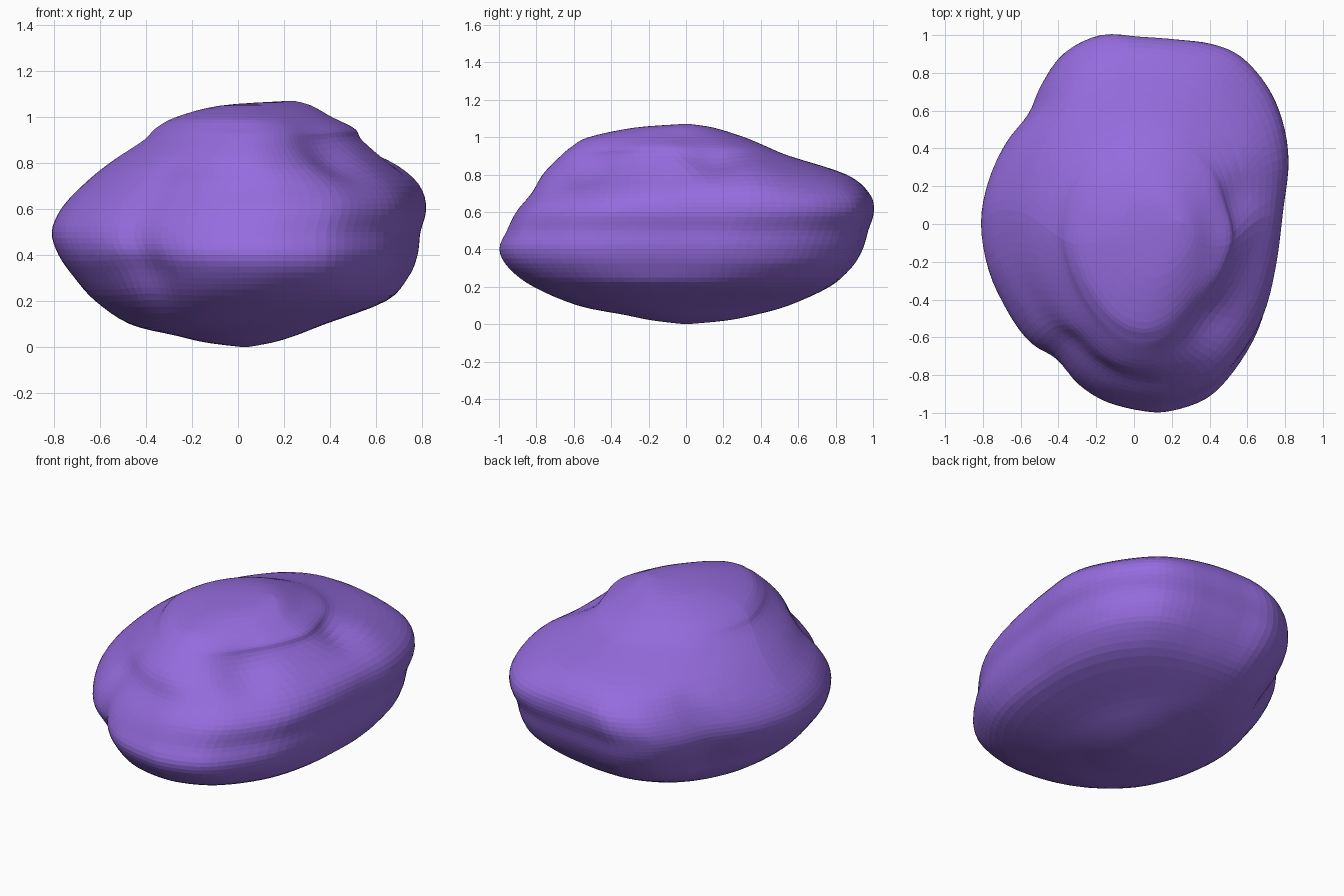
import bpy, bmesh, math

if "Cube" in bpy.data.objects:
    bpy.data.objects.remove(bpy.data.objects["Cube"])

# Horizontal slices of the boulder: z, x min, x max, y min, y max
SLICES = [
    (0.00, 0.02, 0.04, -0.01, 0.01),
    (0.02, -0.14, 0.15, -0.18, 0.22),
    (0.05, -0.27, 0.25, -0.33, 0.37),
    (0.10, -0.47, 0.38, -0.58, 0.55),
    (0.20, -0.62, 0.65, -0.82, 0.77),
    (0.30, -0.71, 0.74, -0.95, 0.88),
    (0.40, -0.78, 0.78, -1.00, 0.94),
    (0.50, -0.81, 0.79, -0.96, 0.97),
    (0.60, -0.77, 0.81, -0.91, 1.00),
    (0.70, -0.68, 0.78, -0.83, 0.98),
    (0.80, -0.56, 0.67, -0.77, 0.86),
    (0.90, -0.41, 0.545, -0.67, 0.55),
    (0.95, -0.36, 0.51, -0.61, 0.43),
    (1.00, -0.27, 0.41, -0.52, 0.31),
    (1.05, -0.08, 0.32, -0.28, 0.15),
    (1.07, 0.20, 0.25, -0.02, 0.02),
]
# Plan outline, counter-clockwise from the right
OUTLINE = [
    (0.79, 0.05), (0.81, 0.30), (0.78, 0.53), (0.70, 0.72), (0.56, 0.88),
    (0.40, 0.95), (0.20, 0.975), (0.00, 0.99), (-0.20, 1.00), (-0.38, 0.91),
    (-0.49, 0.75), (-0.56, 0.59), (-0.68, 0.43), (-0.77, 0.23), (-0.81, 0.00),
    (-0.77, -0.25), (-0.67, -0.47), (-0.55, -0.64), (-0.42, -0.73),
    (-0.30, -0.85), (-0.15, -0.94), (0.05, -0.99), (0.20, -0.99),
    (0.40, -0.92), (0.55, -0.77), (0.68, -0.55), (0.75, -0.28),
]
SEG, SUB = 108, 4


def catmull(a, b, c, d, t):
    return tuple(0.5 * (2*q + (r - p)*t + (2*p - 5*q + 4*r - s)*t*t
                        + (3*q - p - 3*r + s)*t**3) for p, q, r, s in zip(a, b, c, d))


def smooth(lo, hi, v):
    t = min(1, max(0, (v - lo) / (hi - lo)))
    return t * t * (3 - 2 * t)


def outline_at(i):
    f = i / SEG * len(OUTLINE)
    k = int(f)
    n = len(OUTLINE)
    x, y = catmull(*[OUTLINE[(k + j) % n] for j in (-1, 0, 1, 2)], f - k)
    return x / 0.81, y


def slice_points(s):
    z, x0, x1, y0, y1 = s
    crown, base = smooth(0.6, 0.92, z), 1 - smooth(0.05, 0.35, z)
    pts = []
    for i in range(SEG):
        u, v = outline_at(i)
        a = math.atan2(v, u)
        # crown is an egg that narrows to the front, underside is a plain oval
        ex, ey = math.cos(a), math.sin(a)
        egg = (ex * (1 + 0.22 * min(0, ey)) + 0.05 * min(0, ey), ey)
        u, v = u + (egg[0] - u) * crown, v + (egg[1] - v) * crown
        u, v = u + (ex - u) * base, v + (ey - v) * base
        pts.append(((x0 + x1) / 2 + u * (x1 - x0) / 2,
                    (y0 + y1) / 2 + v * (y1 - y0) / 2, z))
    return pts


# Interpolate the slices smoothly
rows = []
last = len(SLICES) - 1
for k in range(last):
    quad = [SLICES[min(last, max(0, k + j))] for j in (-1, 0, 1, 2)]
    rows += [catmull(*quad, t / SUB) for t in range(SUB)]
rows.append(SLICES[-1])

# Boulder skin
bm = bmesh.new()
rings = [[bm.verts.new(p) for p in slice_points(r)] for r in rows]
for a, b in zip(rings, rings[1:]):
    for i in range(SEG):
        j = (i + 1) % SEG
        bm.faces.new((a[i], a[j], b[j], b[i]))
bm.faces.new(rings[0][::-1])
bm.faces.new(rings[-1])

# Shallow hollows and swellings: centre, radius, outward push
DENTS = [((0.40, -0.50, 0.84), 0.20, -0.045), ((0.56, 0.15, 0.86), 0.16, -0.03),
         ((-0.45, -0.72, 0.32), 0.18, -0.03), ((0.68, 0.35, 0.74), 0.25, 0.02)]
bm.normal_update()
for v in bm.verts:
    push = 0
    for c, r, amount in DENTS:
        d = math.dist(v.co, c) / r
        push += amount * math.exp(-d * d * 1.5)
    v.co += v.normal * push

mesh = bpy.data.meshes.new("boulder")
bm.to_mesh(mesh)
bm.free()
boulder = bpy.data.objects.new("boulder", mesh)
bpy.context.collection.objects.link(boulder)

mat = bpy.data.materials.new("purple stone")
mat.diffuse_color = (0.30, 0.15, 0.73, 1)
mat.use_nodes = True
mat.node_tree.nodes["Principled BSDF"].inputs["Base Color"].default_value = mat.diffuse_color
mesh.materials.append(mat)
